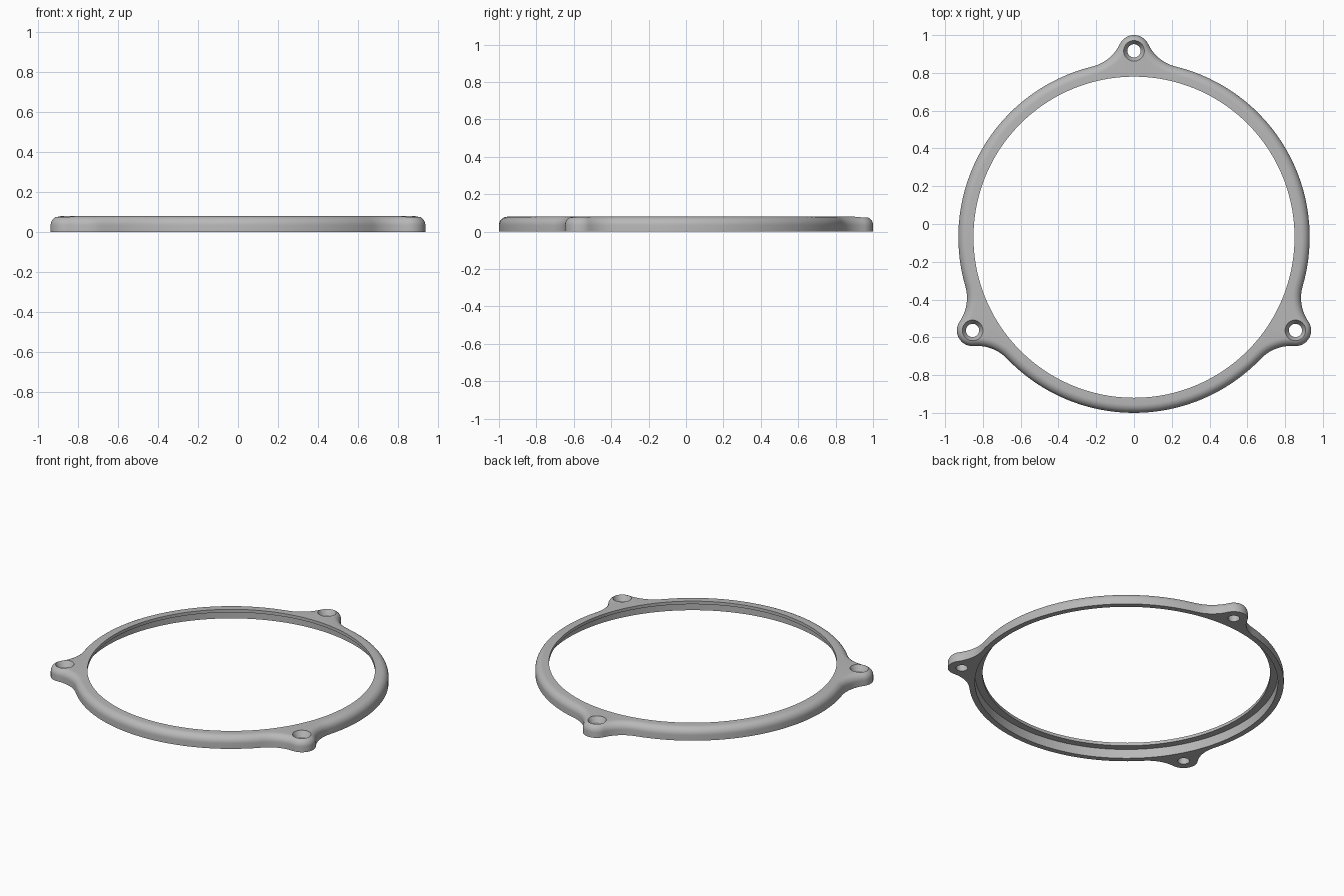
import bpy, bmesh
from math import sin, cos, pi, acos, atan2, hypot, radians

cube = bpy.data.objects.get("Cube")
if cube:
    bpy.data.objects.remove(cube, do_unlink=True)

CY = -0.07            # ring centre in y
RING, INNER, REBATE = 0.93, 0.85, 0.895
LOBE, DIST = 0.083, 0.987
NECK = 0.22           # concave blend between lug and ring
HEIGHT, LIP, ROUND = 0.08, 0.02, 0.045

grey = bpy.data.materials.new("plain grey")
grey.use_nodes = True
colour = (0.48, 0.48, 0.48, 1)
grey.diffuse_color = colour
grey.node_tree.nodes["Principled BSDF"].inputs["Base Color"].default_value = colour


def arc(cx, cy, r, a0, a1, n):
    return [(cx + r * cos(a0 + (a1 - a0) * i / n), cy + r * sin(a0 + (a1 - a0) * i / n))
            for i in range(n + 1)]


def outline(d):
    """Outer contour moved inward by d, three lugs, always the same point count."""
    far = RING + NECK
    a = acos((far**2 + DIST**2 - (LOBE + NECK)**2) / (2 * far * DIST))
    fx, fy = far * cos(a), far * sin(a)
    phi = atan2(fy, fx - DIST)
    half = arc(DIST, 0, LOBE - d, 0, phi, 10)
    half += arc(fx, fy, NECK + d, phi + pi, a + pi, 10)[1:]
    half += arc(0, 0, RING - d, a, pi / 3, 16)[1:]
    sector = [(x, -y) for x, y in reversed(half[1:])] + half[:-1]
    pts = []
    for k in range(3):
        t = pi / 2 + k * 2 * pi / 3
        pts += [(x * cos(t) - y * sin(t), x * sin(t) + y * cos(t)) for x, y in sector]
    return pts


def circle(r):
    return [(r * x / hypot(x, y), r * y / hypot(x, y)) for x, y in outline(ROUND)]


def loft(name, loops, closed):
    """Skin a stack of equal loops, given as (points, z)."""
    bm = bmesh.new()
    rows = [[bm.verts.new((x, y, z)) for x, y in pts] for pts, z in loops]
    n = len(rows[0])
    pairs = list(zip(rows, rows[1:]))
    if closed:
        pairs.append((rows[-1], rows[0]))
    else:
        bm.faces.new(rows[0])
        bm.faces.new(rows[-1])
    for p, q in pairs:
        for i in range(n):
            j = (i + 1) % n
            bm.faces.new((p[i], p[j], q[j], q[i]))
    bmesh.ops.recalc_face_normals(bm, faces=bm.faces)
    mesh = bpy.data.meshes.new(name)
    bm.to_mesh(mesh)
    bm.free()
    mesh.materials.append(grey)
    ob = bpy.data.objects.new(name, mesh)
    bpy.context.collection.objects.link(ob)
    return ob


# Ring body: outer wall, rounded top edge, flat top, inner lip, rebate underneath
loops = [(outline(0), 0)]
for i in range(9):
    t = i / 8 * pi / 2
    loops.append((outline(ROUND * (1 - cos(t))), HEIGHT - ROUND + ROUND * sin(t)))
loops += [(circle(INNER), HEIGHT), (circle(INNER), HEIGHT - LIP),
          (circle(REBATE), HEIGHT - LIP), (circle(REBATE), 0)]
ring = loft("mounting_ring", loops, True)
ring.location.y = CY

# Countersunk screw holes through the three lugs
hole = [(0.035, -0.05), (0.035, 0.045), (0.055, 0.078), (0.055, 0.12)]
bpy.context.view_layer.objects.active = ring
ring.select_set(True)
for k in range(3):
    t = radians(90 + 120 * k)
    cutter = loft("hole_cutter", [(arc(0, 0, r, 0, 2 * pi, 40)[:-1], z) for r, z in hole], False)
    cutter.location = (DIST * cos(t), DIST * sin(t) + CY, 0)
    cutter.hide_render = True
    cut = ring.modifiers.new("screw_hole", "BOOLEAN")
    cut.operation = "DIFFERENCE"
    cut.solver = "EXACT"
    cut.object = cutter
    bpy.context.view_layer.update()
    bpy.ops.object.modifier_apply(modifier=cut.name)
    bpy.data.objects.remove(cutter, do_unlink=True)

bpy.ops.object.select_all(action="DESELECT")
ring.select_set(True)
bpy.context.view_layer.objects.active = ring
bpy.ops.object.shade_smooth_by_angle(angle=radians(30))
